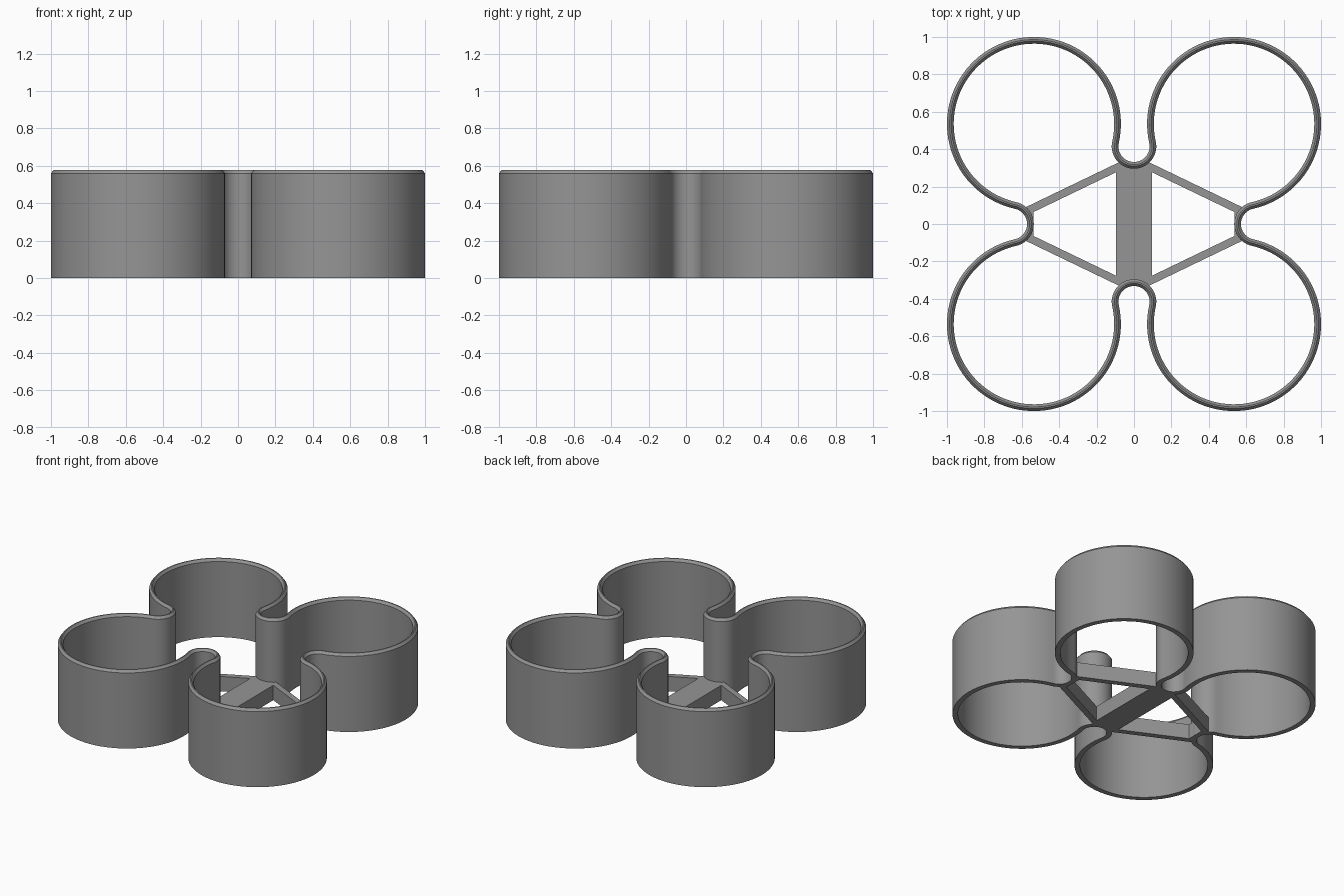
import bpy, bmesh
from math import sin, cos, atan2, radians, pi, hypot

if "Cube" in bpy.data.objects:
    bpy.data.objects.remove(bpy.data.objects["Cube"])

C, R = 0.535, 0.447            # lobe centre offset and centreline radius
D = 0.12                       # notch offset from the lobe centre
r = hypot(C, D) - R            # notch radius, tangent to the lobes
H = 0.018                      # half wall thickness
TOP, CHAMFER = 0.578, 0.014
XN, YN = C + D, C - D          # side notch and front/back notch centres

grey = bpy.data.materials.new("grey plastic")
grey.diffuse_color = (0.30, 0.30, 0.30, 1)
grey.use_nodes = True
grey.node_tree.nodes["Principled BSDF"].inputs["Base Color"].default_value = grey.diffuse_color


def arc(cx, cy, rad, a0, a1, n, sign=1):
    """Points on an arc, each with its outward normal: (x, y, nx, ny)."""
    out = []
    for i in range(n + 1):
        a = a0 + (a1 - a0) * i / n
        out.append((cx + rad * cos(a), cy + rad * sin(a), sign * cos(a), sign * sin(a)))
    return out


def four_fold(quarter):
    """Mirror a first-quadrant path into a closed loop."""
    half = quarter + [(-x, y, -nx, ny) for x, y, nx, ny in quarter[-2::-1]]
    return half + [(x, -y, nx, -ny) for x, y, nx, ny in half[-2:0:-1]]


# Cloverleaf wall: chamfered section swept round four lobes and four notches
t = atan2(D, C)
path = four_fold(
    arc(XN, 0, r, pi, pi / 2 + t, 14, -1)[:-1]
    + arc(C, C, R, -pi / 2 + t, pi + t, 72)
    + arc(0, YN, r, t, -pi / 2, 18, -1)[1:])
section = [(-H, 0), (H, 0), (H, 0.56), (H - CHAMFER, TOP), (CHAMFER - H, TOP), (-H, 0.56)]

bm = bmesh.new()
rings = [[bm.verts.new((x + nx * o, y + ny * o, z)) for o, z in section]
         for x, y, nx, ny in path]
for i, a in enumerate(rings):
    b = rings[(i + 1) % len(rings)]
    for k in range(len(section)):
        m = (k + 1) % len(section)
        bm.faces.new((a[k], b[k], b[m], a[m]))
bmesh.ops.recalc_face_normals(bm, faces=bm.faces)
mesh = bpy.data.meshes.new("cloverleaf_wall")
bm.to_mesh(mesh)
bm.free()
wall = bpy.data.objects.new("cloverleaf_wall", mesh)
bpy.context.collection.objects.link(wall)
mesh.materials.append(grey)
bpy.context.view_layer.objects.active = wall
wall.select_set(True)
bpy.ops.object.shade_smooth_by_angle(angle=radians(25))
wall.select_set(False)

# Base brace: flat outline following the notches, with two side openings
outline = four_fold(
    arc(XN, 0, r, pi, pi - radians(54), 8)
    + arc(0, YN, r, -pi / 2 + radians(40), -pi / 2, 8))
opening = [(0.095, -0.277), (0.537, -0.064), (0.537, 0.064), (0.095, 0.277)]
loops = [[p[:2] for p in outline], opening, [(-x, y) for x, y in opening]]

BRACE = 0.11
curve = bpy.data.curves.new("base_brace", 'CURVE')
curve.dimensions = '2D'
curve.fill_mode = 'BOTH'
curve.extrude = BRACE / 2
for loop in loops:
    spline = curve.splines.new('POLY')
    spline.points.add(len(loop) - 1)
    for point, (x, y) in zip(spline.points, loop):
        point.co = (x, y, 0, 1)
    spline.use_cyclic_u = True
brace = bpy.data.objects.new("base_brace", curve)
brace.location.z = BRACE / 2
bpy.context.collection.objects.link(brace)
curve.materials.append(grey)
bpy.context.view_layer.objects.active = brace
brace.select_set(True)
bpy.ops.object.convert(target='MESH')
bpy.ops.object.shade_flat()
